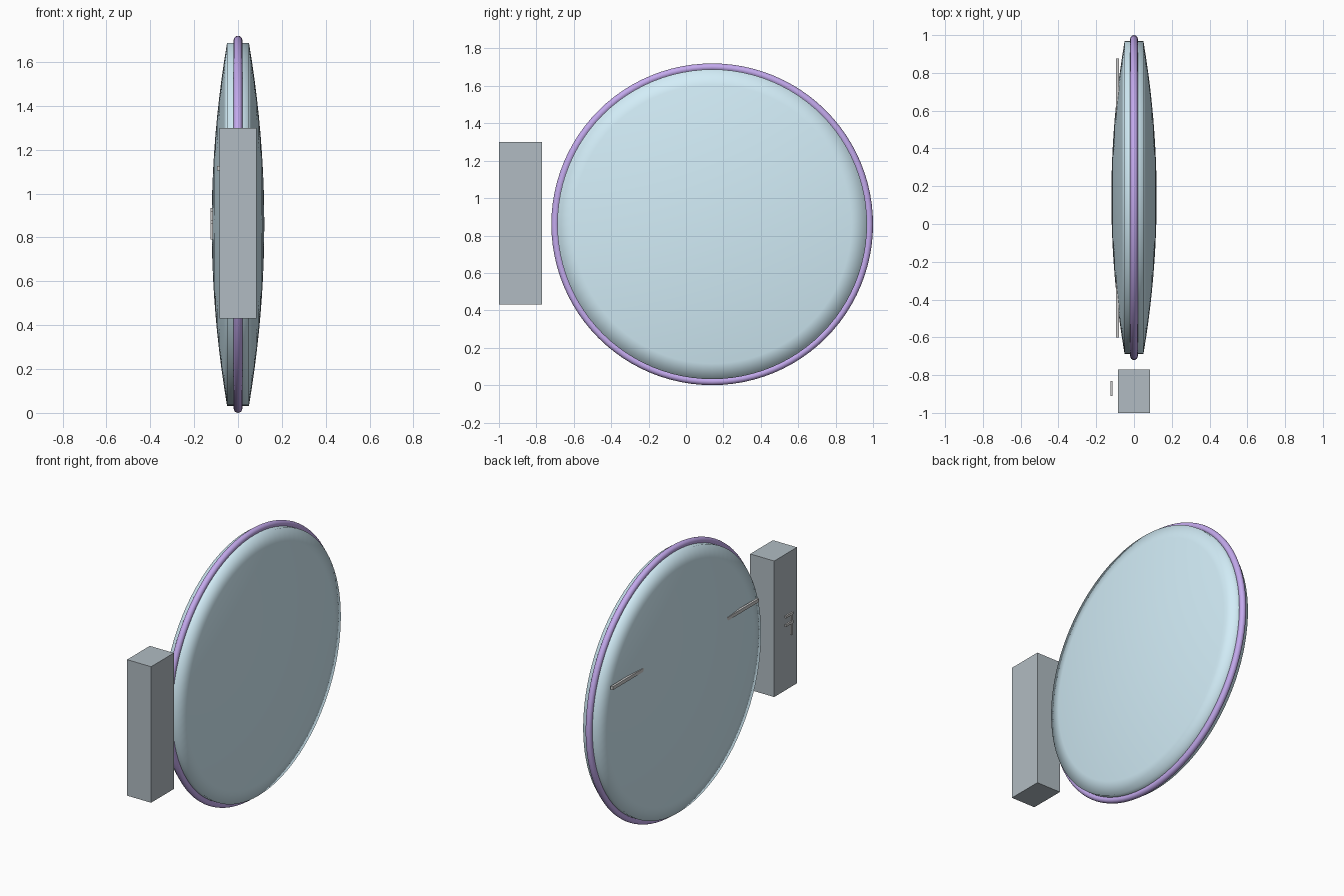
import bpy, bmesh, math
from mathutils import Matrix

if "Cube" in bpy.data.objects:
    bpy.data.objects.remove(bpy.data.objects["Cube"])

CY, CZ = 0.14, 0.86  # centre of the disc


def paint(ob, name, rgb):
    mat = bpy.data.materials.new(name)
    mat.diffuse_color = (*rgb, 1)
    mat.use_nodes = True
    mat.node_tree.nodes["Principled BSDF"].inputs["Base Color"].default_value = mat.diffuse_color
    ob.data.materials.append(mat)


def box(name, lo, hi):
    bpy.ops.mesh.primitive_cube_add(size=1, location=[(a + b) / 2 for a, b in zip(lo, hi)])
    ob = bpy.context.object
    ob.name = name
    ob.scale = [b - a for a, b in zip(lo, hi)]
    bpy.ops.object.transform_apply(location=False, rotation=False, scale=True)
    return ob


# Lens-shaped disc: a bulged profile spun about the x axis
R, RINGS = 0.828, 10
half = [(0.12 - 0.07 * (i / RINGS) ** 2, R * i / RINGS) for i in range(RINGS + 1)]
profile = half + [(-x, r) for x, r in reversed(half)]
bm = bmesh.new()
verts = [bm.verts.new((x, 0, r)) for x, r in profile]
edges = [bm.edges.new(pair) for pair in zip(verts, verts[1:])]
bmesh.ops.spin(bm, geom=verts + edges, cent=(0, 0, 0), axis=(1, 0, 0),
               angle=math.tau, steps=96, use_duplicate=False)
bmesh.ops.remove_doubles(bm, verts=bm.verts, dist=0.0005)
bmesh.ops.recalc_face_normals(bm, faces=bm.faces)
for f in bm.faces:
    f.smooth = True
me = bpy.data.meshes.new("lens_disc")
bm.to_mesh(me)
bm.free()
disc = bpy.data.objects.new("lens_disc", me)
disc.location = (0, CY, CZ)
bpy.context.collection.objects.link(disc)
paint(disc, "pale_blue", (0.65, 0.85, 0.94))

# Round rim around the disc
bpy.ops.mesh.primitive_torus_add(location=(0, CY, CZ), rotation=(0, math.pi / 2, 0),
                                 major_radius=0.84, minor_radius=0.02,
                                 major_segments=96, minor_segments=16)
rim = bpy.context.object
rim.name = "rim"
bpy.ops.object.shade_smooth()
paint(rim, "purple", (0.55, 0.4, 0.85))

# Side post
post = box("side_post", (-0.085, -1.0, 0.43), (0.085, -0.77, 1.3))
paint(post, "slate", (0.44, 0.5, 0.54))

# Bar through the back of the disc, its two ends showing
box("back_bar", (-0.095, -0.6, 1.105), (-0.08, 0.875, 1.127))

# Small latch beside the post: two rungs and a stem
for i, z in enumerate((0.927, 0.872)):
    box(f"latch_rung_{i + 1}", (-0.125, -0.91, z - 0.008), (-0.115, -0.832, z + 0.008))
box("latch_stem", (-0.125, -0.903, 0.79), (-0.115, -0.887, 0.927))
